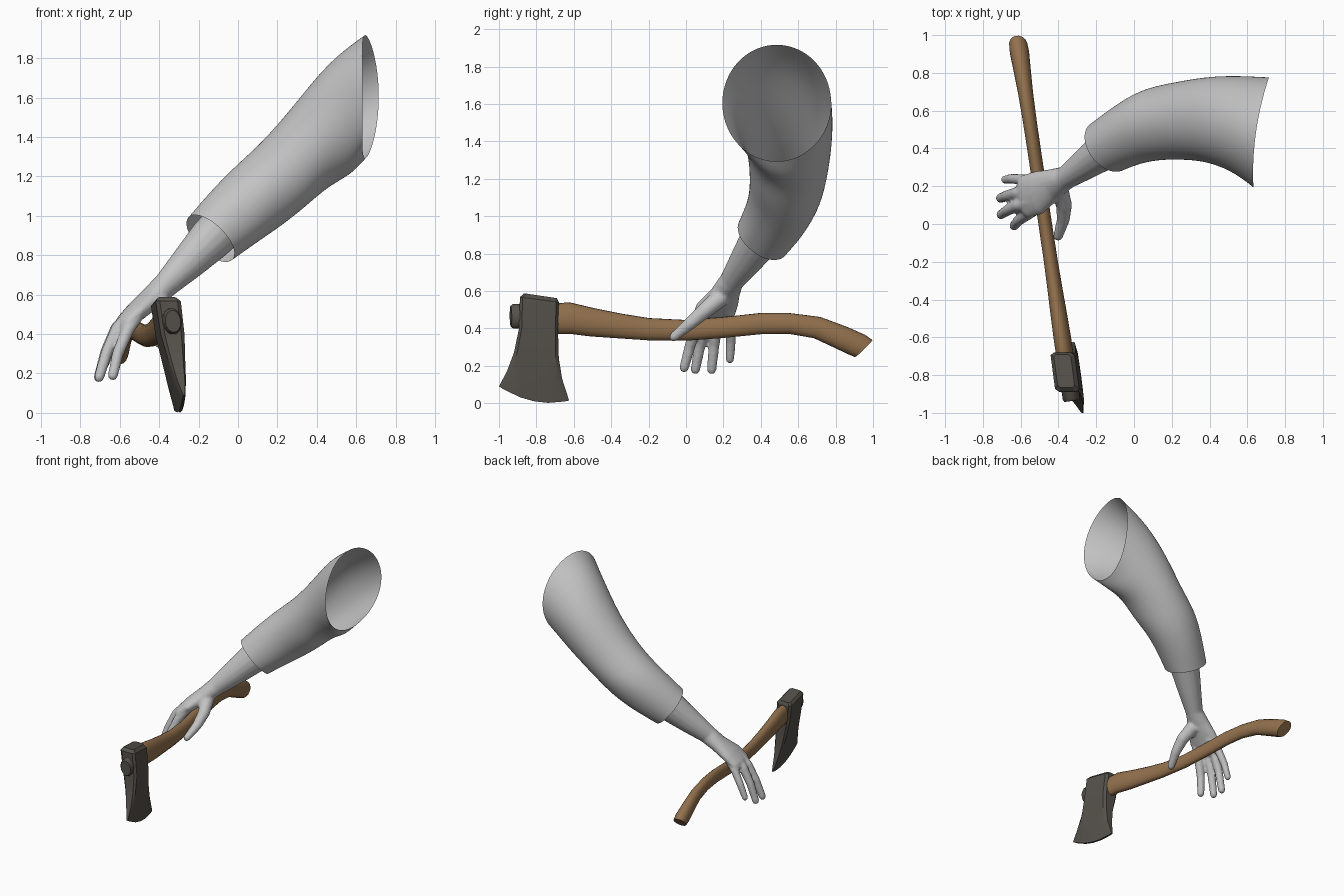
import bpy, bmesh
from math import cos, sin, pi, radians
from mathutils import Vector, Matrix

cube = bpy.data.objects.get("Cube")
if cube:
    bpy.data.objects.remove(cube, do_unlink=True)


def material(name, rgb):
    m = bpy.data.materials.new(name)
    m.use_nodes = True
    m.diffuse_color = (*rgb, 1)
    m.node_tree.nodes["Principled BSDF"].inputs["Base Color"].default_value = (*rgb, 1)
    return m


GREY = material("plain grey", (0.55, 0.55, 0.55))
WOOD = material("brown wood", (0.29, 0.165, 0.075))
METAL = material("dark metal", (0.09, 0.081, 0.069))


def ring(centre, rh, rv, yaw, pitch, roll=0, n=16):
    """Ellipse across a direction given by yaw and pitch in degrees."""
    turn = (Matrix.Rotation(radians(yaw), 3, 'Z') @ Matrix.Rotation(radians(-pitch), 3, 'Y')
            @ Matrix.Rotation(radians(roll), 3, 'X'))
    return [Vector(centre) + turn @ Vector((0, rh * cos(a), rv * sin(a)))
            for a in (2 * pi * i / n for i in range(n))]


def skin(bm, rings, caps=True):
    """Bridge successive rings of points into a tube."""
    loops = [[bm.verts.new(p) for p in r] for r in rings]
    n = len(loops[0])
    for a, b in zip(loops, loops[1:]):
        for i in range(n):
            j = (i + 1) % n
            bm.faces.new((a[i], a[j], b[j], b[i]))
    if caps:
        bm.faces.new(loops[0][::-1])
        bm.faces.new(loops[-1])


def finish(name, bm, mat, angle=40):
    bmesh.ops.recalc_face_normals(bm, faces=bm.faces[:])
    mesh = bpy.data.meshes.new(name)
    bm.to_mesh(mesh)
    bm.free()
    mesh.materials.append(mat)
    ob = bpy.data.objects.new(name, mesh)
    bpy.context.collection.objects.link(ob)
    bpy.ops.object.select_all(action='DESELECT')
    ob.select_set(True)
    bpy.context.view_layer.objects.active = ob
    bpy.ops.object.shade_smooth_by_angle(angle=radians(angle))
    return ob


# Sleeve: open tube from cuff to shoulder
bm = bmesh.new()
sleeve = [
    ((-.14, .41, .885), .152, .157, 38, 40),
    ((-.03, .475, .985), .168, .177, 30, 42),
    ((.10, .53, 1.10), .197, .192, 18, 42),
    ((.235, .545, 1.205), .207, .195, 8, 38),
    ((.37, .555, 1.355), .224, .224, 3, 25),
    ((.52, .535, 1.50), .254, .292, 0, 12),
    ((.645, .485, 1.605), .297, .315, -8, 0),
]
skin(bm, [ring(*s, n=24) for s in sleeve], caps=False)
# shoulder opening flares back, cloth has soft folds
for v in bm.verts:
    if v.co.x > .59:
        v.co.x += .03 * ((v.co.y - .485) / .3) ** 2
    elif v.co.x > -.02:
        v.co.z += .008 * sin(23 * v.co.x + 9 * v.co.y)
ob = finish("sleeve", bm, GREY, 80)
ob.modifiers.new("smooth surface", 'SUBSURF').levels = 2
ob.modifiers[-1].render_levels = 2

# Forearm, palm and fingers fused into one skin
bm = bmesh.new()
forearm = [
    ((-.02, .48, 1.0), .115, .12, 36, 42),
    ((-.14, .40, .88), .107, .114, 38, 42),
    ((-.26, .315, .755), .083, .09, 37, 44),
    ((-.36, .245, .655), .062, .068, 34, 44),
    ((-.43, .21, .59), .083, .058, 22, 44),
    ((-.51, .165, .52), .115, .052, 12, 46),
    ((-.575, .145, .46), .115, .042, 10, 48),
    ((-.60, .14, .435), .095, .025, 10, 50),
]
skin(bm, [ring(*s) for s in forearm])


def finger(points, r0, r1):
    """Tapered tube along joints with a rounded tip."""
    pts = [Vector(p) for p in points]
    path = [a.lerp(b, t) for a, b in zip(pts, pts[1:]) for t in (0, .5)] + [pts[-1]]
    end = (pts[-1] - pts[-2]).normalized()
    radii = [r0 + (r1 - r0) * i / (len(path) - 1) for i in range(len(path))]
    path += [pts[-1] + end * r1 * .6, pts[-1] + end * r1 * .95]
    radii += [r1 * .8, r1 * .3]
    rings = []
    for i, (p, r) in enumerate(zip(path, radii)):
        d = path[min(i + 1, len(path) - 1)] - path[max(i - 1, 0)]
        q = d.to_track_quat('Z', 'Y')
        rings.append([p + q @ Vector((r * cos(a), r * sin(a), 0))
                      for a in (pi * k / 6 for k in range(12))])
    skin(bm, rings)


finger([(-.51, .09, .50), (-.56, .055, .42), (-.61, .02, .30), (-.635, -.01, .19)], .036, .026)
finger([(-.54, .12, .50), (-.61, .10, .43), (-.665, .075, .31), (-.705, .05, .18)], .037, .026)
finger([(-.54, .17, .50), (-.615, .165, .43), (-.67, .15, .31), (-.707, .137, .18)], .037, .026)
finger([(-.52, .215, .50), (-.59, .235, .43), (-.645, .24, .33), (-.682, .235, .235)], .033, .023)
finger([(-.40, .19, .57), (-.37, .10, .495), (-.375, .02, .425), (-.402, -.065, .355)], .052, .026)
ob = finish("forearm_and_hand", bm, GREY, 80)
m = ob.modifiers.new("fuse", 'REMESH')
m.mode = 'VOXEL'
m.voxel_size = .009
m.use_smooth_shade = True
m = ob.modifiers.new("relax", 'SMOOTH')
m.factor = .5
m.iterations = 5


# Axe: its centre line drifts sideways and leans slightly
def axe_x(y):
    return -.47 - .15 * y


YAW, ROLL = 98.5, -7.5

# Handle: y, z, half width, half height, pitch
handle = [
    (-.72, .452, .045, .082, 0), (-.62, .455, .046, .085, 0),
    (-.5, .433, .044, .077, -8), (-.35, .413, .040, .067, -6),
    (-.2, .396, .037, .06, -4), (0, .39, .036, .056, 2),
    (.2, .405, .036, .056, 6), (.4, .426, .036, .057, 4),
    (.55, .427, .037, .056, -5), (.7, .405, .040, .06, -18),
    (.82, .356, .046, .067, -35), (.91, .315, .051, .071, -43),
    (.95, .293, .048, .067, -46),
]
bm = bmesh.new()
skin(bm, [ring((axe_x(y), y, z), w, h, YAW, p, ROLL) for y, z, w, h, p in handle])
finish("axe_handle", bm, WOOD)

# Plug where the handle passes through the head
bm = bmesh.new()
skin(bm, [ring((axe_x(y), y, .465), .046 * k, .066 * k, YAW, 0, ROLL, 20)
          for y, k in ((-.84, 1), (-.925, 1), (-.937, .85))])
finish("eye_plug", bm, METAL)

# Axe head: front y, rear y, front z, rear z, half thickness, edge bulge
head = [
    (-.865, -.69, .588, .562, .045, 0), (-.888, -.68, .568, .54, .064, 0),
    (-.893, -.684, .40, .38, .060, 0), (-.92, -.68, .27, .24, .043, 0),
    (-.958, -.662, .17, .13, .028, .02), (-1.0, -.625, .09, .015, .007, .042),
]
columns = [(0, .7), (.07, 1), (.3, 1), (.5, 1), (.7, 1), (.93, 1), (1, .7)]
bm = bmesh.new()
rows = []
for yf, yr, zf, zr, t, bulge in head:
    row = []
    for side, cols in ((1, columns), (-1, columns[::-1])):
        for u, k in cols:
            y = yf + (yr - yf) * u
            z = zf + (zr - zf) * u - bulge * 4 * u * (1 - u)
            row.append(Vector((axe_x(y) - .13 * (z - .45) + side * t * k, y, z)))
    rows.append(row)
skin(bm, rows)
finish("axe_head", bm, METAL, 25)
